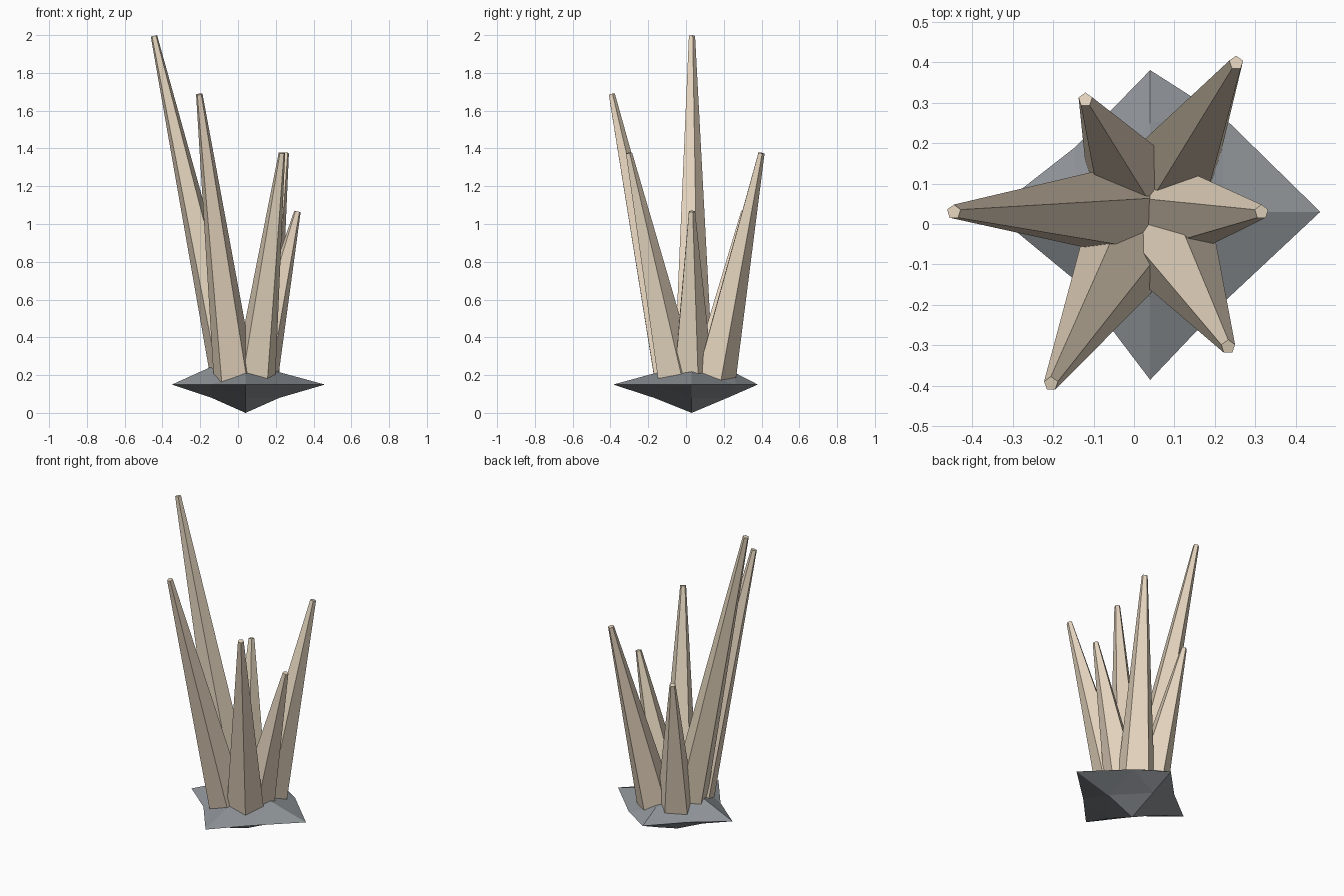
import bpy, bmesh
from math import sin, cos, pi, radians
from mathutils import Vector

if "Cube" in bpy.data.objects:
    bpy.data.objects.remove(bpy.data.objects["Cube"])

CX, CY = 0.04, 0.03


def material(name, rgb):
    m = bpy.data.materials.new(name)
    m.diffuse_color = (*rgb, 1)
    m.use_nodes = True
    m.node_tree.nodes["Principled BSDF"].inputs["Base Color"].default_value = m.diffuse_color
    return m


def finish(name, bm, mat):
    bmesh.ops.recalc_face_normals(bm, faces=bm.faces)
    me = bpy.data.meshes.new(name)
    bm.to_mesh(me)
    bm.free()
    me.materials.append(mat)
    ob = bpy.data.objects.new(name, me)
    bpy.context.collection.objects.link(ob)
    return ob


stone = material("stone", (0.27, 0.29, 0.31))
bone = material("bone", (0.79, 0.67, 0.52))

# Rock base: an octahedron split once, eight-point rim and four-point rings above and below
bm = bmesh.new()
add = lambda pts: [bm.verts.new(p) for p in pts]
rim = add([(x, y, 0.15) for x, y in [
    (0.46, 0.03), (0.22, 0.265), (0.04, 0.38), (-0.145, 0.19),
    (-0.35, 0.03), (-0.15, -0.135), (0.04, -0.385), (0.225, -0.19)]])
upper = add([(0.22, 0.03, 0.215), (0.04, 0.25, 0.217), (-0.15, 0.03, 0.24), (0.04, -0.18, 0.206)])
lower = add([(0.22, 0.03, 0.08), (0.04, 0.22, 0.08), (-0.14, 0.03, 0.08), (0.04, -0.17, 0.08)])
for ring, z in ((upper, 0.26), (lower, 0.0)):
    apex = bm.verts.new((CX, CY, z))
    for i in range(4):
        j = (i + 1) % 4
        a, mid, b = rim[2 * i], rim[2 * i + 1], rim[2 * j]
        for f in ((a, mid, ring[i]), (mid, b, ring[j]),
                  (ring[i], mid, ring[j]), (ring[i], ring[j], apex)):
            bm.faces.new(f)
finish("rock_base", bm, stone)


# Tapered five-sided spikes leaning outwards, one every 60 degrees
def spike(name, angle, tip_r, tip_z, lean, z0=0.17):
    a = radians(angle)
    out = Vector((cos(a), sin(a), 0))
    centre = Vector((CX, CY, 0))
    tip = centre + out * tip_r + Vector((0, 0, tip_z))
    foot = centre + out * (tip_r - lean * (tip_z - z0)) + Vector((0, 0, z0))
    tilt = Vector((0, 0, 1)).rotation_difference(tip - foot)
    bm = bmesh.new()
    rings = []
    for c, r in ((foot, 0.115), (tip, 0.018)):
        # one corner always points to the back (+y)
        rings.append([bm.verts.new(c + tilt @ Vector((-r * sin(2 * pi * k / 5), r * cos(2 * pi * k / 5), 0)))
                      for k in range(5)])
        bm.faces.new(rings[-1])
    for k in range(5):
        n = (k + 1) % 5
        bm.faces.new((rings[0][k], rings[0][n], rings[1][n], rings[1][k]))
    finish(name, bm, bone)


for i, (angle, r, z, lean) in enumerate([
        (0, 0.275, 1.067, 0.239), (60, 0.425, 1.376, 0.24), (120, 0.32, 1.067, 0.24),
        (180, 0.485, 1.996, 0.226), (240, 0.49, 1.687, 0.246), (300, 0.385, 1.376, 0.24)]):
    spike(f"spike_{i + 1}", angle, r, z, lean)
